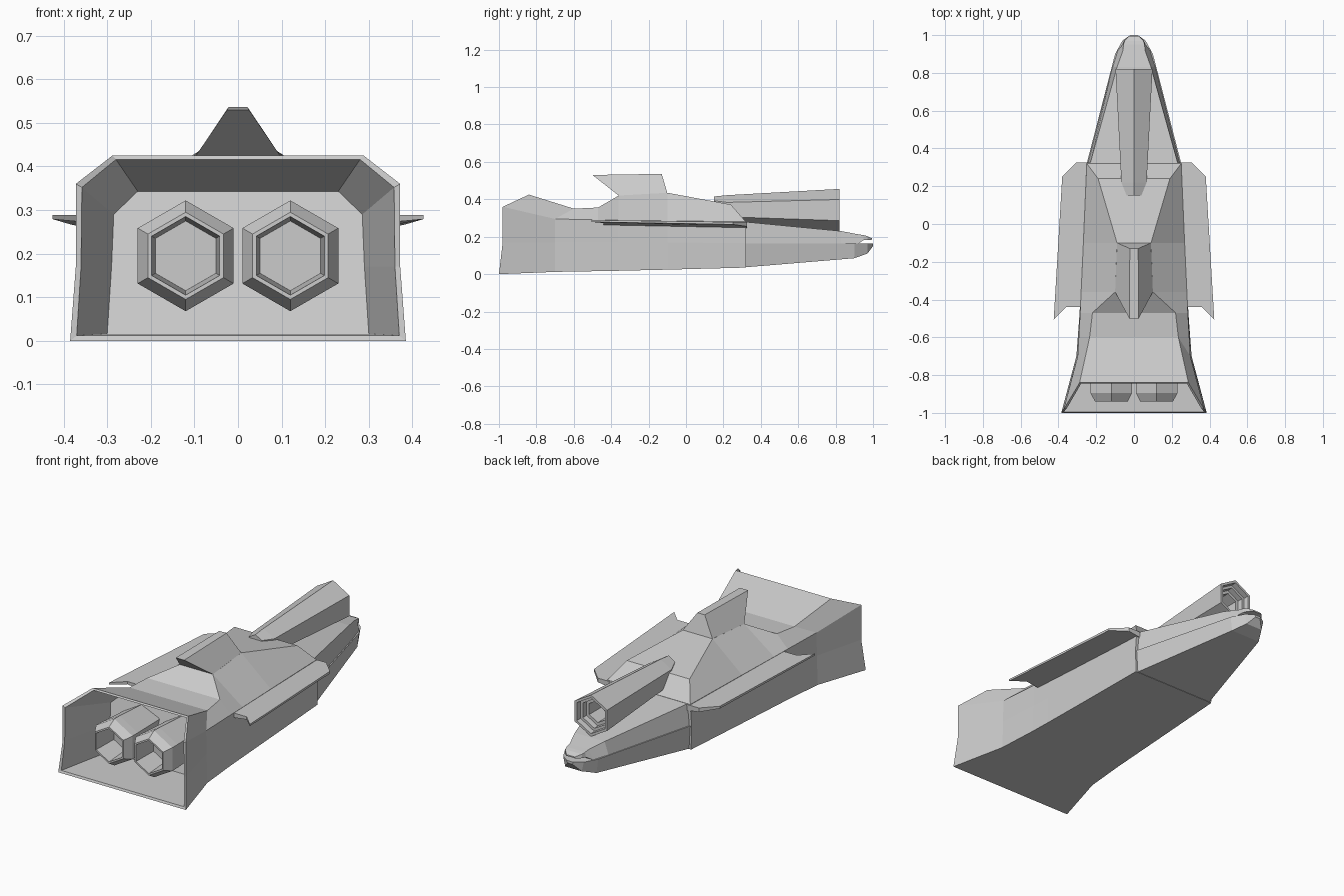
import bpy, bmesh, math

if "Cube" in bpy.data.objects:
    bpy.data.objects.remove(bpy.data.objects["Cube"])


def finish(name, bm):
    bmesh.ops.recalc_face_normals(bm, faces=bm.faces)
    me = bpy.data.meshes.new(name)
    bm.to_mesh(me)
    bm.free()
    ob = bpy.data.objects.new(name, me)
    bpy.context.collection.objects.link(ob)
    return ob


def loft(name, rings, cap_end=True):
    """Skin a list of equal-length closed rings and cap the ends."""
    bm = bmesh.new()
    vs = [[bm.verts.new(p) for p in r] for r in rings]
    n = len(vs[0])
    for a, b in zip(vs, vs[1:]):
        for i in range(n):
            j = (i + 1) % n
            bm.faces.new((a[i], a[j], b[j], b[i]))
    bm.faces.new(vs[0])
    if cap_end:
        bm.faces.new(vs[-1])
    else:  # slanted windscreen above a vertical bulkhead
        e = vs[-1]
        bm.faces.new((e[2], e[3], e[4], e[5]))
        bm.faces.new((e[0], e[1], e[2], e[5], e[6], e[7]))
    return finish(name, bm)


def sym(half):
    """Mirror a right-hand half section into a full ring."""
    return half + [(-x, y, z) for x, y, z in reversed(half)]


def section(y, pts):
    return sym([(x, y, z) for x, z in pts])


def hexagon(cx, y, cz, r):
    return [(cx + r * math.sin(i * math.pi / 3), y, cz + r * math.cos(i * math.pi / 3))
            for i in range(6)]


# Main hull: inner bay, slanted rim, then outer skin running to the bulkhead
hull = [
    sym([(.30, -.69, .016), (.29, -.69, .17), (.285, -.69, .29), (.23, -.60, .343)]),
    sym([(.37, -.995, .012), (.36, -.98, .17), (.358, -.98, .352), (.28, -.845, .416)]),
    sym([(.385, -1, 0), (.372, -.98, .17), (.372, -.98, .36), (.288, -.84, .425)]),
    sym([(.305, -.70, .012), (.30, -.70, .17), (.298, -.70, .295), (.235, -.60, .35)]),
    section(-.47, [(.288, .016), (.285, .17), (.285, .29), (.22, .356)]),
    section(-.36, [(.283, .018), (.28, .17), (.28, .288), (.10, .42)]),
    section(-.10, [(.272, .024), (.27, .17), (.268, .285), (.09, .435)]),
    sym([(.255, .32, .035), (.258, .32, .165), (.25, .32, .28), (.19, .24, .372)]),
]
loft("main_hull", hull, cap_end=False)

# Nose, split into a lower jaw and an upper cowl with a gap at the tip
loft("lower_nose", [
    section(.31, [(.245, .036), (.253, .163)]),
    section(.90, [(.09, .085), (.10, .163)]),
    section(.97, [(.05, .11), (.062, .163)]),
    section(1.0, [(.015, .15), (.02, .163)]),
])
loft("upper_nose", [
    section(.31, [(.247, .16), (.235, .28)]),
    section(.83, [(.114, .16), (.09, .23)]),
    section(.92, [(.085, .162), (.058, .213)]),
    section(.95, [(.06, .182), (.056, .208)]),
    section(.97, [(.052, .182), (.05, .203)]),
    section(.995, [(.028, .184), (.025, .191)]),
])

# Dorsal fin, leaning backwards over the sloped roof
loft("dorsal_fin", [
    sym([(.10, -.36, .42), (.09, -.10, .434)]),
    sym([(.025, -.50, .53), (.022, -.13, .536)]),
])

# Forward cannon with a stepped muzzle recess
cannon = [(.15, .37, .045), (.22, .345, .077), (.82, .3425, .113), (.82, .3425, .098),
          (.79, .3425, .096), (.79, .3425, .08), (.76, .3425, .078), (.76, .3425, .06),
          (.66, .3425, .058)]
loft("cannon", [hexagon(0, y, z, r) for y, z, r in cannon])

# Twin hexagonal engine nozzles, and side wings, both mirrored
wing = [(.23, .325), (.305, .325), (.38, .25), (.425, -.505), (.36, -.44), (.25, -.44)]
for s, side in ((1, "right"), (-1, "left")):
    nozzle = [(-.60, .112), (-.85, .127), (-.895, .127), (-.94, .10), (-.94, .09), (-.80, .08)]
    loft("engine_" + side, [hexagon(s * .12, y, .195, r) for y, r in nozzle])
    top = [(s * x, y, .282 - .014 * y) for x, y in wing]
    low = [(s * x, y, .272 - .014 * y - .13 * max(0, .40 - x)) for x, y in wing]
    loft("wing_" + side, [low, top])
